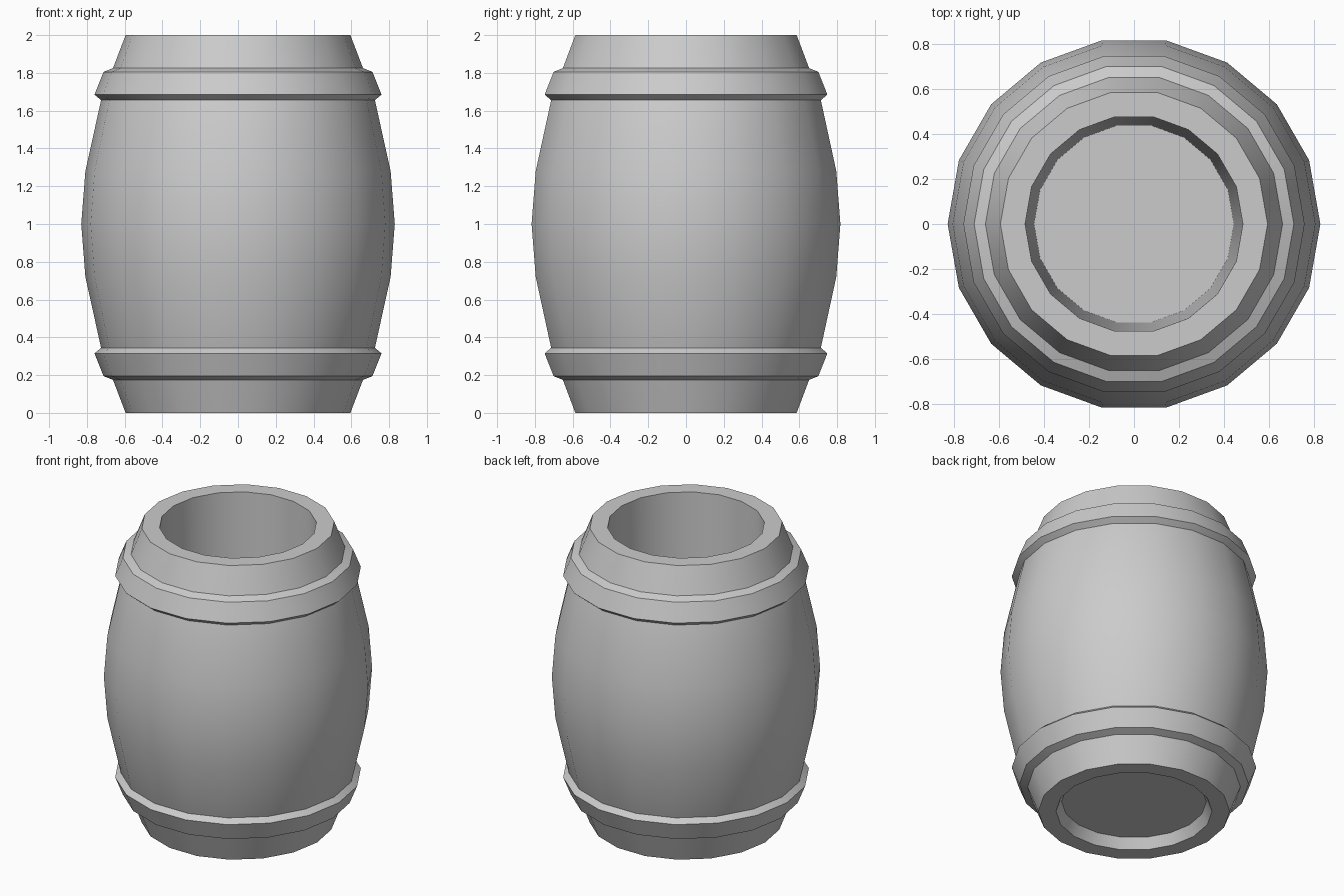
import bpy, bmesh, math

if "Cube" in bpy.data.objects:
    bpy.data.objects.remove(bpy.data.objects["Cube"])

SIDES = 18

def lathe(name, profile, closed=True):
    """Spin a list of (radius, z) points round z; radius 0 makes a centre cap."""
    bm = bmesh.new()
    rings = []
    for r, z in profile:
        if r == 0:
            rings.append([bm.verts.new((0, 0, z))] * SIDES)
        else:
            rings.append([bm.verts.new((r * math.cos(2 * math.pi * i / SIDES),
                                        r * math.sin(2 * math.pi * i / SIDES), z))
                          for i in range(SIDES)])
    pairs = list(zip(rings, rings[1:]))
    if closed:
        pairs.append((rings[-1], rings[0]))
    for a, b in pairs:
        for i in range(SIDES):
            j = (i + 1) % SIDES
            quad = list(dict.fromkeys((a[i], a[j], b[j], b[i])))
            if len(quad) > 2:
                bm.faces.new(quad)
    bmesh.ops.recalc_face_normals(bm, faces=bm.faces)
    mesh = bpy.data.meshes.new(name)
    bm.to_mesh(mesh)
    bm.free()
    ob = bpy.data.objects.new(name, mesh)
    bpy.context.collection.objects.link(ob)
    bpy.ops.object.select_all(action='DESELECT')
    ob.select_set(True)
    bpy.context.view_layer.objects.active = ob
    bpy.ops.object.shade_smooth_by_angle(angle=math.radians(32))
    return ob

# Bulging wall, shallow recess underneath, deep tapered inside
outer = [(0.595, 0), (0.66, 0.17), (0.725, 0.345), (0.808, 0.72), (0.83, 1.0)]
outer += [(r, 2 - z) for r, z in reversed(outer[:-1])]
lathe("barrel_body",
      [(0, 0.07), (0.45, 0.07), (0.485, 0)] + outer +
      [(0.485, 2), (0.445, 0.12), (0, 0.12)], closed=False)

# Raised hoops, mirrored about mid height
hoop = [(0.655, 0.172), (0.712, 0.195), (0.76, 0.315), (0.722, 0.347)]
lathe("lower_hoop", hoop)
lathe("upper_hoop", [(r, 2 - z) for r, z in hoop])
